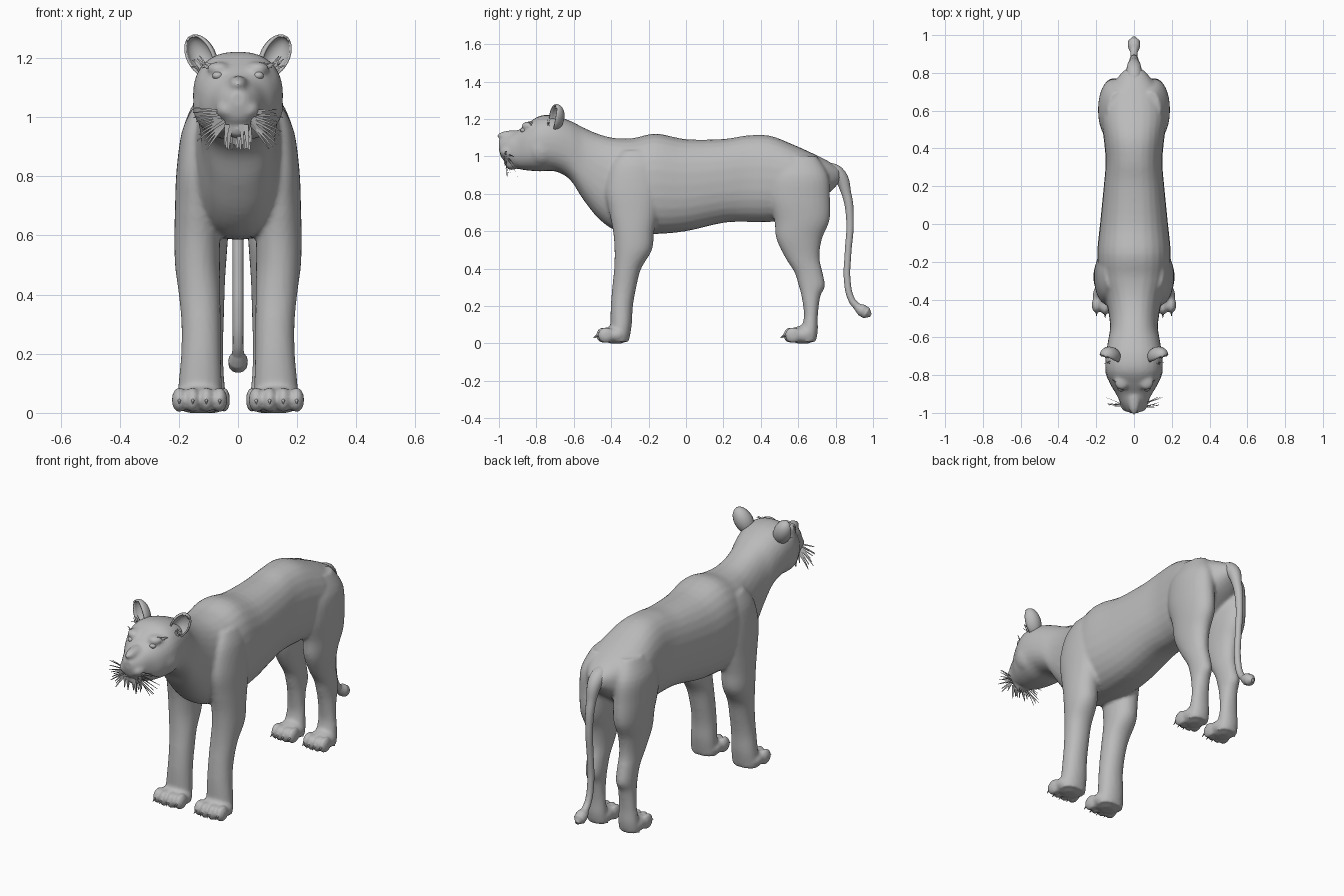
import bpy, bmesh, math, random
from mathutils import Vector, Matrix

random.seed(4)
if "Cube" in bpy.data.objects:
    bpy.data.objects.remove(bpy.data.objects["Cube"])

grey = bpy.data.materials.new("grey_fur")
grey.use_nodes = True
grey.diffuse_color = (0.5, 0.5, 0.5, 1)
grey.node_tree.nodes["Principled BSDF"].inputs["Base Color"].default_value = (0.5, 0.5, 0.5, 1)
SIDES = (1, -1)


def finish(bm, name, smooth=True):
    mesh = bpy.data.meshes.new(name)
    bm.to_mesh(mesh)
    bm.free()
    obj = bpy.data.objects.new(name, mesh)
    bpy.context.collection.objects.link(obj)
    mesh.materials.append(grey)
    for p in mesh.polygons:
        p.use_smooth = smooth
    return obj


def spline(rows, steps=4):
    """Smooth the listed cross-sections with a Catmull-Rom curve."""
    out = []
    for i in range(len(rows) - 1):
        a, b, c, d = rows[max(i - 1, 0)], rows[i], rows[i + 1], rows[min(i + 2, len(rows) - 1)]
        for k in range(steps):
            t = k / steps
            out.append([0.5 * (2 * q + (r - p) * t + (2 * p - 5 * q + 4 * r - s) * t * t
                               + (3 * q - p - 3 * r + s) * t ** 3)
                        for p, q, r, s in zip(a, b, c, d)])
    return out + [list(rows[-1])]


def loft(bm, rings):
    loops = [[bm.verts.new(p) for p in ring] for ring in rings]
    n = len(loops[0])
    faces = [bm.faces.new((a[i], a[(i + 1) % n], b[(i + 1) % n], b[i]))
             for a, b in zip(loops, loops[1:]) for i in range(n)]
    faces += [bm.faces.new(loops[0][::-1]), bm.faces.new(loops[-1])]
    bmesh.ops.recalc_face_normals(bm, faces=faces)


def oval(rx, ry, power=0.85, n=28):
    for i in range(n):
        c, s = math.cos(math.tau * i / n), math.sin(math.tau * i / n)
        yield (rx * math.copysign(abs(c) ** power, c), ry * math.copysign(abs(s) ** power, s))


def blob(bm, centre, radii, rot=None):
    m = Matrix.Translation(centre) @ (rot or Matrix()) @ Matrix.Diagonal((*radii, 1))
    return bmesh.ops.create_uvsphere(bm, u_segments=20, v_segments=14, radius=1, matrix=m)["verts"]


# Torso, neck and head: y, top, bottom, half width
trunk = [
    (-1.0, 1.085, 1.035, .025), (-.985, 1.095, .99, .045), (-.95, 1.115, .96, .07),
    (-.9, 1.138, .935, .095), (-.85, 1.175, .925, .125), (-.78, 1.217, .92, .15),
    (-.7, 1.217, .92, .15), (-.62, 1.19, .875, .138), (-.55, 1.155, .77, .127),
    (-.47, 1.12, .67, .135), (-.38, 1.098, .605, .155), (-.28, 1.098, .59, .185),
    (-.16, 1.122, .585, .195), (0, 1.092, .6, .18), (.2, 1.093, .645, .16),
    (.33, 1.112, .65, .15), (.45, 1.11, .65, .16), (.58, 1.06, .67, .175),
    (.68, 1.015, .74, .15), (.76, .975, .8, .1), (.82, .935, .86, .045),
]
# Legs: z, centre x, centre y, half width, half depth
front_leg = [
    (1.03, .12, -.26, .035, .08), (.95, .13, -.27, .06, .13), (.82, .135, -.28, .073, .15),
    (.7, .138, -.28, .075, .13), (.6, .138, -.28, .077, .11), (.5, .137, -.282, .076, .1),
    (.4, .13, -.312, .07, .072), (.3, .125, -.33, .066, .064), (.2, .125, -.343, .067, .059),
    (.1, .128, -.347, .073, .057), (.01, .13, -.355, .075, .05),
]
hind_leg = [
    (1.0, .09, .6, .05, .1), (.9, .105, .605, .08, .155), (.78, .107, .605, .082, .165),
    (.66, .105, .62, .076, .148), (.56, .102, .605, .066, .122), (.46, .098, .622, .055, .092),
    (.38, .096, .655, .05, .075), (.31, .096, .672, .048, .07), (.25, .097, .668, .047, .05),
    (.15, .099, .668, .05, .037), (.07, .1, .66, .058, .045), (.01, .1, .65, .06, .045),
]
bm = bmesh.new()
loft(bm, [[(x, y, (top + low) / 2 + z) for x, z in oval(w, (top - low) / 2)]
          for y, top, low, w in spline(trunk)])
for s in SIDES:
    for leg in (front_leg, hind_leg):
        loft(bm, [[(s * cx + x, cy + y, z) for x, y in oval(rx, ry, 0.95)]
                  for z, cx, cy, rx, ry in spline(leg)])
    # Paws with four toes
    for px, py, half in ((.13, -.36, .09), (.1, .64, .07)):
        blob(bm, (s * px, py - .015, .045), (half, .075, .05))
        for i in range(4):
            fx = (i - 1.5) / 1.5
            blob(bm, (s * px + fx * half * .76, py - .082 + .014 * abs(fx), .044),
                 (half * .285, .045, .043))
    # Cheeks, muzzle pads, brow ridges and hocks
    blob(bm, (s * .085, -.77, 1.04), (.068, .085, .09))
    blob(bm, (s * .033, -.95, 1.025), (.042, .046, .035))
    blob(bm, (s * .065, -.835, 1.163), (.04, .045, .024))
    blob(bm, (s * .096, .715, .31), (.03, .027, .04))
blob(bm, (0, -.93, .96), (.045, .04, .032))
blob(bm, (0, -.975, 1.075), (.035, .026, .02))
blob(bm, (0, -.92, 1.11), (.035, .09, .03))
for v in bm.verts:
    v.co.z = max(v.co.z, 0)
body = finish(bm, "body")
fuse = body.modifiers.new("fuse", "REMESH")
fuse.mode = "VOXEL"
fuse.voxel_size = 0.01
fuse.use_smooth_shade = True
soften = body.modifiers.new("soften", "SMOOTH")
soften.factor = 0.5
soften.iterations = 4

# Tail with a tuft at the end: y, z, radius
tail_path = [(.74, .925, .05), (.81, .905, .042), (.858, .8, .026), (.877, .65, .02),
             (.866, .48, .018), (.862, .34, .018), (.885, .235, .018), (.912, .2, .02),
             (.94, .178, .033), (.965, .163, .032), (.988, .15, .01)]
curve = bpy.data.curves.new("tail", "CURVE")
curve.dimensions = "3D"
curve.bevel_depth = 1
curve.bevel_resolution = 5
curve.resolution_u = 8
curve.use_fill_caps = True
line = curve.splines.new("BEZIER")
line.bezier_points.add(len(tail_path) - 1)
for p, (y, z, r) in zip(line.bezier_points, tail_path):
    p.co = (0, y, z)
    p.radius = r
    p.handle_left_type = p.handle_right_type = "AUTO"
curve.materials.append(grey)
bpy.context.collection.objects.link(bpy.data.objects.new("tail", curve))

# Cupped ears, open to the front, and eyes
for s, side in zip(SIDES, ("left", "right")):
    bm = bmesh.new()
    verts = blob(bm, (0, 0, 0), (.05, .05, .078))
    bmesh.ops.delete(bm, geom=[v for v in verts if v.co.y < -.018], context="VERTS")
    turn = Matrix.Rotation(s * .35, 4, "Z") @ Matrix.Rotation(s * .5, 4, "Y")
    bm.transform(Matrix.Translation((s * .125, -.7, 1.207)) @ turn)
    ear = finish(bm, side + "_ear")
    shell = ear.modifiers.new("shell", "SOLIDIFY")
    shell.thickness = 0.008
    bm = bmesh.new()
    blob(bm, (s * .069, -.868, 1.14), (.018, .018, .014))
    finish(bm, side + "_eye")

# Claws
bm = bmesh.new()
for s in SIDES:
    for px, py, half in ((.13, -.36, .09), (.1, .64, .07)):
        for i in range(4):
            fx = (i - 1.5) / 1.5
            m = (Matrix.Translation((s * px + fx * half * .76, py - .125 + .014 * abs(fx), .04))
                 @ Matrix.Rotation(math.radians(120), 4, "X"))
            bmesh.ops.create_cone(bm, cap_ends=True, segments=8, radius1=.009, radius2=.001,
                                  depth=.04, matrix=m)
finish(bm, "claws")


def strand(bm, root, tip, width, sag=0.01):
    """A thin tapered card of hair."""
    root, tip = Vector(root), Vector(tip)
    across = (tip - root).cross(Vector((0, 1, .3))).normalized() * width / 2
    pairs = []
    for t in (0, .35, .7, 1):
        p = root.lerp(tip, t) - Vector((0, 0, sag * t * t))
        w = across * (1 - .7 * t)
        pairs.append((bm.verts.new(p - w), bm.verts.new(p + w)))
    for (a, b), (c, d) in zip(pairs, pairs[1:]):
        bm.faces.new((a, b, d, c))


def jitter(r):
    return random.uniform(-r, r)


# Whiskers fan out from the muzzle
bm = bmesh.new()
for s in SIDES:
    for i in range(11):
        a = math.radians(14 - 6.5 * i)
        length = .095 + jitter(.015)
        root = Vector((s * .045, -.962 + jitter(.012), 1.015 - .004 * i))
        tip = root + Vector((s * length * math.cos(a), .02 + jitter(.03), length * math.sin(a)))
        strand(bm, root, tip, .012)
finish(bm, "whiskers", False)

# Beard under the chin
bm = bmesh.new()
for i in range(16):
    x = -.045 + .006 * i
    y = -.95 + jitter(.025)
    strand(bm, (x * .8, y, .975), (x, y + .02 + jitter(.02), .9 + jitter(.012)), .018, 0)
finish(bm, "beard", False)

# Brow hair and hair inside the ears
bm = bmesh.new()
for s in SIDES:
    for i in range(8):
        x = .055 + .006 * i
        strand(bm, (s * x, -.862 + .004 * i, 1.165), (s * (x + .03), -.845 + .004 * i, 1.185 + jitter(.01)), .01)
        x = .1 + .004 * i
        strand(bm, (s * x, -.735 + jitter(.01), 1.16), (s * (x + .03), -.735 + jitter(.01), 1.2 + jitter(.02)), .01)
finish(bm, "brow_and_ear_hair", False)
